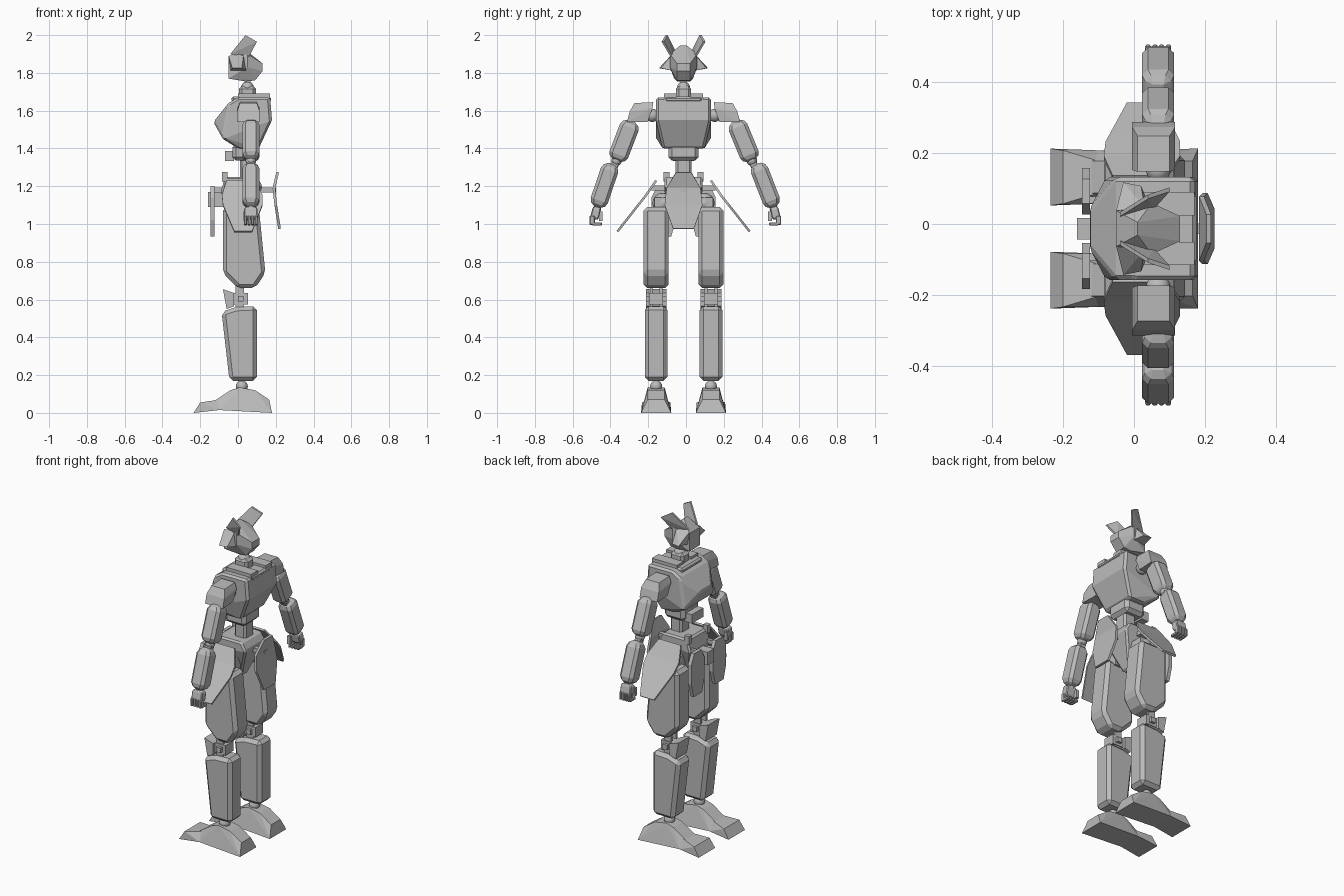
import bpy, bmesh
from mathutils import Vector

cube = bpy.data.objects.get("Cube")
if cube:
    bpy.data.objects.remove(cube, do_unlink=True)

MIDDLE = -.013      # y of the mirror plane
LEG = .145          # distance of each leg from the mirror plane
ARM = .068          # x of the arm centre line

material = bpy.data.materials.new("armour_grey")
material.use_nodes = True
grey = (.5, .5, .5, 1)
material.diffuse_color = grey
material.node_tree.nodes["Principled BSDF"].inputs["Base Color"].default_value = grey


def finish(name, bm):
    """Turn a bmesh into a named object with the shared material."""
    bmesh.ops.recalc_face_normals(bm, faces=bm.faces)
    mesh = bpy.data.meshes.new(name)
    bm.to_mesh(mesh)
    bm.free()
    mesh.materials.append(material)
    ob = bpy.data.objects.new(name, mesh)
    bpy.context.collection.objects.link(ob)
    return ob


def hull(name, points, side=1, bevel=0):
    """Faceted solid around points given as x, distance from middle, z."""
    bm = bmesh.new()
    for x, distance, z in points:
        bm.verts.new((x, MIDDLE + side * distance, z))
    found = bmesh.ops.convex_hull(bm, input=bm.verts)
    loose = [v for v in bm.verts if not v.link_faces]
    bmesh.ops.delete(bm, geom=loose, context="VERTS")
    bmesh.ops.dissolve_limit(bm, angle_limit=.02, verts=bm.verts, edges=bm.edges)
    ob = finish(name, bm)
    if bevel:
        modifier = ob.modifiers.new("chamfer", "BEVEL")
        modifier.width = bevel
        modifier.segments = 1
        modifier.limit_method = "ANGLE"
    return ob


def shell(name, outline, width, offset=0, side=1, bevel=0):
    """Side outline (x, z) widened by a rule that gives the half width."""
    return hull(name, [(x, offset + sign * width(x, z), z)
                       for x, z in outline for sign in (-1, 1)], side, bevel)


def block(name, centre, size, side=1, bevel=0):
    """Box by centre and full size."""
    signs = (-.5, .5)
    x, d, z = centre
    length, width, height = size
    return hull(name, [(x + i * length, d + j * width, z + k * height)
                       for i in signs for j in signs for k in signs], side, bevel)


def limb(name, start, end, depth, width, side, bevel):
    """Slanted arm part, (distance, z) to (distance, z), narrowed at both ends."""
    along = (end - start).normalized()
    across = Vector((-along.y, along.x))
    points = []
    for t, scale in ((0, .7), (.15, 1), (.85, 1), (1, .7)):
        for i in (-.5, .5):
            for j in (-.5, .5):
                p = start.lerp(end, t) + across * width * scale * i
                points.append((ARM + depth * scale * j, p.x, p.y))
    return hull(name, points, side, bevel)


def sheet(name, rows, thickness, side=1):
    """Bent armour sheet through rows of point pairs."""
    bm = bmesh.new()
    lines = [[bm.verts.new((x, MIDDLE + side * d, z)) for x, d, z in row] for row in rows]
    for (a, b), (c, d) in zip(lines, lines[1:]):
        bm.faces.new((a, b, d, c))
    ob = finish(name, bm)
    modifier = ob.modifiers.new("thickness", "SOLIDIFY")
    modifier.thickness = thickness
    modifier.offset = 0
    return ob


def ball(name, x, distance, z, radius, side=1):
    """Smooth joint."""
    bm = bmesh.new()
    bmesh.ops.create_uvsphere(bm, u_segments=12, v_segments=8, radius=radius)
    bmesh.ops.translate(bm, verts=bm.verts, vec=(x, MIDDLE + side * distance, z))
    for face in bm.faces:
        face.smooth = True
    return finish(name, bm)


# Torso, collar and neck
shell("chest", [(-.13, 1.54), (-.05, 1.64), (0, 1.67), (.17, 1.67), (.18, 1.55),
                (.11, 1.4), (0, 1.4), (-.08, 1.45)],
      lambda x, z: .05 if x < -.1 else .145 if z > 1.42 else .11, bevel=.012)
block("collar", centre=(.07, 0, 1.66), size=(.21, .2, .03), bevel=.01)
block("neck_base", centre=(.05, 0, 1.69), size=(.09, .08, .08), bevel=.015)
ball("neck_ball", x=.05, distance=0, z=1.72, radius=.035)
block("neck", centre=(.05, 0, 1.75), size=(.03, .03, .08))

# Head
shell("helmet", [(-.05, 1.77), (-.05, 1.88), (.01, 1.945), (.05, 1.9), (.05, 1.83),
                 (.13, 1.85), (.13, 1.81), (.09, 1.76), (.04, 1.755)],
      lambda x, z: .018 if z > 1.92 else .072 if x == .05 else .035 if x > 0 else .05)

# Waist and pelvis
block("waist", centre=(.04, 0, 1.38), size=(.14, .16, .09), bevel=.02)
block("belly_plate", centre=(-.045, 0, 1.36), size=(.05, .11, .055))
block("spine", centre=(.05, 0, 1.28), size=(.08, .085, .14), bevel=.012)
shell("pelvis", [(-.09, 1.17), (-.07, 1.25), (.1, 1.25), (.13, 1.2), (.05, 1), (-.04, 1)],
      lambda x, z: .1 if z > 1.1 else .03, bevel=.01)
block("crotch_block", centre=(-.12, 0, 1.13), size=(.08, .06, .08))

# Rear skirt with its support
block("rear_skirt_support", centre=(.15, 0, 1.18), size=(.1, .03, .025))
sheet("rear_skirt", [((x, -half, z), (x, half, z)) for x, z, half in
                     ((.21, 1.275, .04), (.19, 1.19, .09), (.2, 1.1, .1), (.22, .975, .055))],
      thickness=.014)

for side, label in ((1, "left_"), (-1, "right_")):
    # Head fins and collar strap
    hull(label + "ear_flap", [(-.05, .05, 1.89), (.03, .06, 1.9), (-.03, .13, 1.825),
                              (.02, .12, 1.825), (-.04, .04, 1.81), (.05, .05, 1.81)], side)
    hull(label + "antenna", [(x, distance + edge, z) for edge in (-.006, .006)
                             for x, distance, z in ((.04, .09, 2), (.1, .11, 1.965),
                                                    (-.04, .04, 1.9), (.055, .06, 1.88))], side)
    block(label + "collar_strap", centre=(.085, .07, 1.67), size=(.17, .065, .04), side=side)

    # Foot and ankle
    def sole(x, z):
        return .08 if z < .01 else .075 if x < 0 and z < .06 else .045

    shell(label + "toe", [(-.235, 0), (-.2, .055), (-.1, .07), (-.1, .015)], sole, LEG, side)
    shell(label + "instep", [(-.13, .06), (-.1, .015), (-.04, .12), (.01, .135),
                             (.09, .12), (.165, .07), (.18, 0), (.1, .01)], sole, LEG, side)
    ball(label + "ankle", x=.02, distance=LEG, z=.14, radius=.032, side=side)

    # Lower leg
    shell(label + "shin", [(-.045, .17), (.1, .17), (.1, .565), (-.01, .56), (-.087, .535)],
          lambda x, z: .06, LEG, side, bevel=.02)

    # Knee
    shell(label + "knee_guard", [(-.08, .655), (-.06, .55), (-.02, .565), (-.02, .635)],
          lambda x, z: .055, LEG, side)
    block(label + "knee_block", centre=(.015, LEG, .605), size=(.075, .075, .06), side=side)
    block(label + "knee_pin", centre=(.015, LEG, .605), size=(.03, .11, .03), side=side)
    for shift in (-.026, .026):
        block(label + "knee_link", centre=(.01, LEG + shift, .6), size=(.045, .015, .15), side=side)

    # Thigh and hip
    shell(label + "thigh", [(-.08, .74), (0, .66), (.09, .66), (.145, .74), (.11, 1.09), (-.08, 1.09)],
          lambda x, z: .066, LEG, side, bevel=.02)
    ball(label + "hip_joint", x=.02, distance=.11, z=1.11, radius=.055, side=side)
    block(label + "hip_block", centre=(.02, .11, 1.1), size=(.1, .09, .08), side=side)

    # Skirt armour and belt prong
    sheet(label + "side_skirt", [((front, d, z), (back, d, z)) for front, back, d, z in
                                 ((-.06, .09, .145, 1.23), (-.085, .13, .2, 1.15),
                                  (-.08, .13, .24, 1.1), (-.02, .075, .35, .96))],
          thickness=.012, side=side)
    block(label + "side_skirt_arm", centre=(.025, .125, 1.19), size=(.05, .09, .025), side=side)
    sheet(label + "front_skirt", [((-.135, .105 - half, z), (-.135, .105 + half, z)) for z, half in
                                  ((1.2, .035), (1.14, .065), (1.02, .065), (.935, .04))],
          thickness=.022, side=side)
    block(label + "front_skirt_arm", centre=(-.1, .08, 1.18), size=(.06, .02, .025), side=side)
    block(label + "belt_prong", centre=(-.07, .09, 1.25), size=(.03, .03, .05), side=side)

    # Shoulder
    ball(label + "shoulder_ball", x=ARM, distance=.165, z=1.575, radius=.035, side=side)
    block(label + "shoulder_pin", centre=(ARM, .19, 1.575), size=(.03, .13, .04), side=side)
    hull(label + "shoulder_pad", [(.055 + sign * half, d, z) for sign in (-1, 1) for half, d, z in
                                  ((.045, .16, 1.645), (.045, .26, 1.64), (.06, .285, 1.595),
                                   (.06, .3, 1.54), (.055, .19, 1.54), (.06, .165, 1.61))], side)

    # Arm, held slightly wider on one side
    reach = .02 if side > 0 else 0
    shoulder = Vector((.275, 1.545))
    elbow = Vector((.355 + reach / 3, 1.335))
    wrist = Vector((.458 + reach, 1.09))
    limb(label + "upper_arm", shoulder, elbow, depth=.09, width=.105, side=side, bevel=.016)
    ball(label + "elbow", ARM, elbow.x, elbow.y, radius=.028, side=side)
    forearm = elbow.lerp(wrist, .15)
    limb(label + "elbow_link", elbow, forearm, depth=.04, width=.04, side=side, bevel=.004)
    limb(label + "forearm", forearm + Vector((.01, .02)), wrist, depth=.09, width=.095, side=side, bevel=.016)
    ball(label + "wrist", ARM, wrist.x, wrist.y - .01, radius=.022, side=side)

    # Hand with curled fingers and thumb
    palm = wrist + Vector((.015, -.065))
    limb(label + "palm", wrist, palm, depth=.07, width=.045, side=side, bevel=.005)
    for finger in range(4):
        x = ARM + (finger - 1.5) * .019
        block(label + "finger_base", centre=(x, palm.x + .01, palm.y - .005),
              size=(.016, .028, .05), side=side, bevel=.004)
        block(label + "finger_tip", centre=(x, palm.x - .015, palm.y - .025),
              size=(.016, .05, .018), side=side, bevel=.004)
    block(label + "thumb", centre=(.04, palm.x - .035, palm.y + .015), size=(.02, .02, .05), side=side)
